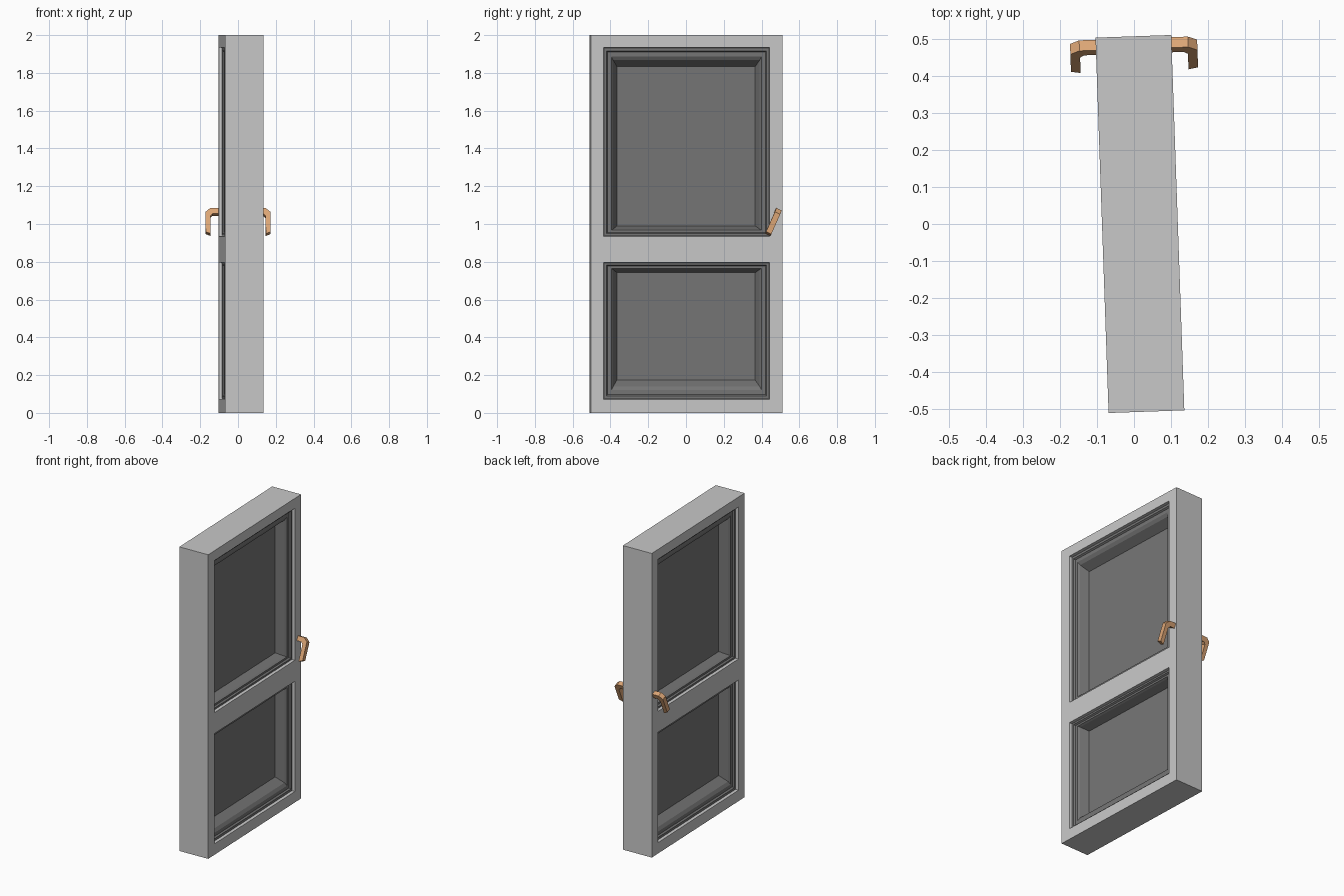
import bpy, bmesh, math
from mathutils import Vector

if "Cube" in bpy.data.objects:
    bpy.data.objects.remove(bpy.data.objects["Cube"])

T, W, H = 0.1025, 0.508, 2.0          # half thickness, half width, height
TURN = math.radians(2)                # the leaf stands slightly turned
CENTRE = Vector((0.016, 0, 0))


def mat(name, col):
    m = bpy.data.materials.new(name)
    m.diffuse_color = (*col, 1)
    m.use_nodes = True
    m.node_tree.nodes["Principled BSDF"].inputs["Base Color"].default_value = m.diffuse_color
    return m


FRAME = mat("light grey", (0.58, 0.58, 0.58))
PANEL = mat("dark grey", (0.18, 0.18, 0.18))
BRASS = mat("warm brass", (0.72, 0.38, 0.18))


def finish(bm, name, mats):
    bmesh.ops.remove_doubles(bm, verts=bm.verts, dist=1e-5)
    bmesh.ops.recalc_face_normals(bm, faces=bm.faces)
    me = bpy.data.meshes.new(name)
    bm.to_mesh(me)
    bm.free()
    for m in mats:
        me.materials.append(m)
    ob = bpy.data.objects.new(name, me)
    ob.location = CENTRE
    ob.rotation_euler.z = TURN
    bpy.context.collection.objects.link(ob)


def face(bm, pts, mi=0):
    f = bm.faces.new([bm.verts.new(p) for p in pts])
    f.material_index = mi


# Door leaf: framed grid with two stepped, recessed panels on each side
bm = bmesh.new()
ys = [-W, -0.44, 0.44, W]
zs = [0, 0.072, 0.797, 0.935, 1.935, H]

# moulding steps: (side margin, wide end margin, narrow end margin, depth)
steps = [(0, 0, 0, 0), (0.003, 0.003, 0.003, 0.018), (0.016, 0.018, 0.014, 0.018),
         (0.022, 0.025, 0.020, 0.028), (0.042, 0.048, 0.032, 0.028),
         (0.052, 0.068, 0.038, 0.040), (0.074, 0.102, 0.055, 0.092)]


def loop(s, z0, z1, step, wide_top):
    side, wide, narrow, d = step
    top, bot = (wide, narrow) if wide_top else (narrow, wide)
    x, y = s * (T - d), 0.44 - side
    return [Vector(p) for p in ((x, -y, z0 + bot), (x, y, z0 + bot),
                                (x, y, z1 - top), (x, -y, z1 - top))]


for s in (-1, 1):
    for i in range(3):
        for j in range(5):
            y0, y1, z0, z1 = ys[i], ys[i + 1], zs[j], zs[j + 1]
            if i == 1 and j in (1, 3):
                loops = [loop(s, z0, z1, st, j == 3) for st in steps]
                for n, (a, b) in enumerate(zip(loops, loops[1:])):
                    for k in range(4):
                        q = (k + 1) % 4
                        face(bm, (a[k], a[q], b[q], b[k]), 1 if n else 0)
                face(bm, loops[-1], 1)
            else:
                x = s * T
                face(bm, ((x, y0, z0), (x, y1, z0), (x, y1, z1), (x, y0, z1)))
# outer edges of the leaf
for j in range(5):
    for y in (-W, W):
        face(bm, ((-T, y, zs[j]), (T, y, zs[j]), (T, y, zs[j + 1]), (-T, y, zs[j + 1])))
for i in range(3):
    for z in (0, H):
        face(bm, ((-T, ys[i], z), (T, ys[i], z), (T, ys[i + 1], z), (-T, ys[i + 1], z)))
finish(bm, "door_leaf", (FRAME, PANEL))

# Lever handles: bent strip profile (x out, w along the tilted grip), mirrored
profile = [(0.095, 0), (0.131, 0), (0.156, 0.022), (0.156, 0.137), (0.130, 0.148),
           (0.130, 0.045), (0.118, 0.031), (0.095, 0.031)]
tilt = math.radians(24)
down = Vector((0, -math.sin(tilt), -math.cos(tilt)))
across = Vector((0, math.cos(tilt), -math.sin(tilt)))
# points right of x = 0.1 are pushed out a little to reach the measured grip
for s, name in ((1, "right_handle"), (-1, "left_handle")):
    bm = bmesh.new()
    ends = []
    for e in (-1, 1):
        ends.append([bm.verts.new(Vector((s * (x + (0.016 if x > 0.1 else 0)), 0.488, 1.078))
                                  + down * w + across * 0.0155 * e) for x, w in profile])
        bm.faces.new(ends[-1])
    n = len(profile)
    for k in range(n):
        q = (k + 1) % n
        bm.faces.new((ends[0][k], ends[0][q], ends[1][q], ends[1][k]))
    finish(bm, name, (BRASS,))
